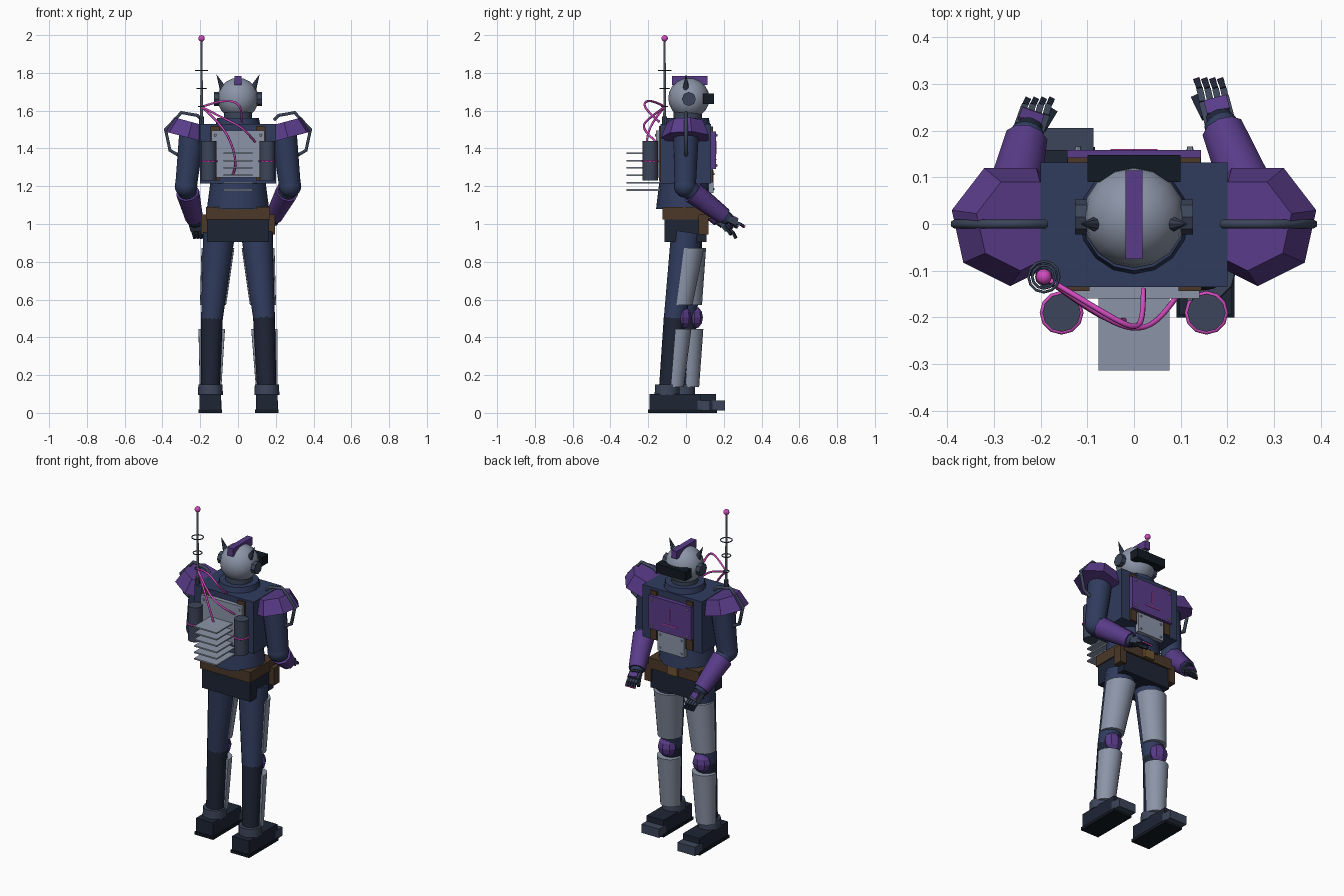
import bpy, bmesh, math
from mathutils import Vector, Matrix

if "Cube" in bpy.data.objects:
    bpy.data.objects.remove(bpy.data.objects["Cube"])

def mat(name, r, g, b):
    m = bpy.data.materials.new(name)
    m.diffuse_color = (r, g, b, 1)
    m.use_nodes = True
    m.node_tree.nodes["Principled BSDF"].inputs["Base Color"].default_value = m.diffuse_color
    return m

NAVY = mat("navy", .03, .045, .11)
PURPLE = mat("purple", .10, .045, .25)
PINK = mat("pink", .65, .07, .52)
STEEL = mat("steel", .26, .30, .39)
BROWN = mat("brown", .07, .04, .022)
TAN = mat("tan", .16, .09, .03)
DARK = mat("dark", .013, .018, .036)
SLATE = mat("slate", .045, .06, .10)
BLACK = mat("black", .006, .01, .016)

def finish(name, bm, m, smooth=False):
    bmesh.ops.recalc_face_normals(bm, faces=bm.faces)
    me = bpy.data.meshes.new(name)
    bm.to_mesh(me)
    bm.free()
    o = bpy.data.objects.new(name, me)
    bpy.context.collection.objects.link(o)
    me.materials.append(m)
    if smooth:
        bpy.ops.object.select_all(action='DESELECT')
        o.select_set(True)
        bpy.context.view_layer.objects.active = o
        bpy.ops.object.shade_smooth_by_angle(angle=math.radians(40))
    return o

def box(name, lo, hi, m):
    lo, hi = Vector(lo), Vector(hi)
    bm = bmesh.new()
    bmesh.ops.create_cube(bm, size=1, matrix=Matrix.Translation((lo + hi) / 2) @ Matrix.Diagonal((*(hi - lo), 1)))
    return finish(name, bm, m)

def along(p, q):
    p, q = Vector(p), Vector(q)
    return Matrix.Translation((p + q) / 2) @ (q - p).to_track_quat('Z', 'Y').to_matrix().to_4x4(), (q - p).length

def cone(name, p, q, r1, r2, m, n=16, smooth=True, sy=1):
    M, L = along(p, q)
    bm = bmesh.new()
    bmesh.ops.create_cone(bm, cap_ends=True, segments=n, radius1=r1, radius2=r2, depth=L,
                          matrix=M @ Matrix.Diagonal((1, sy, 1, 1)))
    return finish(name, bm, m, smooth)

def bar(name, p, q, w, t, m):
    M, L = along(p, q)
    bm = bmesh.new()
    bmesh.ops.create_cube(bm, size=1, matrix=M @ Matrix.Diagonal((w, t, L, 1)))
    return finish(name, bm, m)

def ball(name, c, r, m, u=16, v=10, scale=(1, 1, 1), smooth=True):
    bm = bmesh.new()
    bmesh.ops.create_uvsphere(bm, u_segments=u, v_segments=v, radius=r,
                              matrix=Matrix.Translation(c) @ Matrix.Diagonal((*scale, 1)))
    return finish(name, bm, m, smooth)

def wire(name, pts, r, m, kind='POLY', cyclic=False, res=1):
    c = bpy.data.curves.new(name, 'CURVE')
    c.dimensions = '3D'
    c.bevel_depth, c.bevel_resolution, c.use_fill_caps = r, res, True
    s = c.splines.new(kind)
    s.points.add(len(pts) - 1)
    for sp, p in zip(s.points, pts):
        sp.co = (*p, 1)
    s.use_cyclic_u = cyclic
    if kind == 'NURBS':
        s.order_u, s.use_endpoint_u, s.resolution_u = 4, True, 8
    c.materials.append(m)
    o = bpy.data.objects.new(name, c)
    bpy.context.collection.objects.link(o)

def ring(name, c, R, r, m, n=12):
    wire(name, [(c[0] + R * math.cos(2 * math.pi * i / n), c[1] + R * math.sin(2 * math.pi * i / n), c[2])
                for i in range(n)], r, m, cyclic=True)

def shell(name, p, q, r1, r2, m, n=10):
    # front half of a tapered cylinder, used for leg armour
    bm = bmesh.new()
    rings = []
    for c, r in ((p, r1), (q, r2)):
        rings.append([bm.verts.new((c[0] + r * math.cos(a), c[1] + r * math.sin(a), c[2]))
                      for a in [math.radians(-12 + 204 * i / n) for i in range(n + 1)]])
    a, b = rings
    bm.faces.new(a)
    bm.faces.new(b)
    for i in range(n + 1):
        j = (i + 1) % (n + 1)
        bm.faces.new((a[i], a[j], b[j], b[i]))
    return finish(name, bm, m, True)

# head
ball("head", (0, .015, 1.665), .109, STEEL)
box("crest", (-.018, -.075, 1.735), (.018, .115, 1.783), PURPLE)
box("visor", (-.1, .09, 1.636), (.1, .148, 1.69), BLACK)
cone("neck", (0, .01, 1.5), (0, .01, 1.6), .075, .075, SLATE)
cone("neck_ring", (0, .01, 1.525), (0, .01, 1.562), .118, .11, NAVY)

# torso
box("chest", (-.2, -.135, 1.215), (.2, .132, 1.53), NAVY)
cone("abdomen", (0, -.01, 1.08), (0, -.01, 1.23), .165, .145, NAVY, sy=.9)
box("chest_plate", (-.143, .13, 1.29), (.143, .158, 1.49), PURPLE)
box("belly_plate", (-.09, .12, 1.165), (.09, .146, 1.285), STEEL)
box("chest_mark_upright", (-.002, .157, 1.37), (.002, .161, 1.44), PINK)
box("chest_mark_flat", (-.05, .157, 1.34), (.05, .161, 1.345), PINK)
box("pack_plate", (-.14, -.16, 1.245), (.14, -.13, 1.495), STEEL)

# belt and pelvis
box("belt", (-.17, -.125, 1.025), (.17, .12, 1.09), BROWN)
box("buckle", (-.035, .115, 1.03), (.035, .135, 1.08), TAN)
box("pelvis", (-.163, -.115, .905), (.163, .108, 1.03), DARK)

# backpack fins
for i in range(6):
    z = 1.18 + .039 * i
    box("cooling_fin", (-.076, -.314, z - .004), (.076, -.135, z + .004), STEEL)

# antenna
ax, ay = -.193, -.113
cone("antenna_base", (ax, ay, 1.42), (ax, ay, 1.57), .015, .013, SLATE, 8)
cone("antenna_rod", (ax, ay, 1.5), (ax, ay, 1.98), .008, .005, STEEL, 8)
ball("antenna_tip", (ax, ay, 1.983), .017, PINK, 12, 8)
for z, R in ((1.813, .033), (1.718, .025), (1.622, .016)):
    ring("antenna_ring", (ax, ay, z), R, .003, SLATE)

# cables
for pts in ([(-.08, -.18, 1.66), (.01, -.24, 1.65), (.02, -.21, 1.6), (.02, -.14, 1.54)],
            [(-.06, -.21, 1.55), (.02, -.24, 1.52), (.06, -.2, 1.47), (.095, -.15, 1.43)],
            [(-.09, -.19, 1.53), (-.03, -.22, 1.44), (0, -.2, 1.3), (-.035, -.15, 1.25)]):
    wire("cable", [(ax, ay, 1.62)] + pts, .006, PINK, 'NURBS')

for s in (-1, 1):
    # head details
    cone("ear_disc", (s * .09, .015, 1.662), (s * .126, .015, 1.662), .037, .037, SLATE, 8, False)
    cone("horn", (s * .072, 0, 1.70), (s * .113, 0, 1.79), .022, .001, SLATE, 8)
    # straps and rivets
    box("front_strap", (s * .12 - .022, .125, 1.22), (s * .12 + .022, .142, 1.515), BROWN)
    box("back_strap", (s * .12 - .025, -.143, 1.23), (s * .12 + .025, -.13, 1.52), BROWN)
    for z in (1.31, 1.47):
        cone("chest_rivet", (s * .12, .155, z), (s * .12, .166, z), .008, .006, STEEL, 8)
        cone("pack_rivet", (s * .12, -.158, z), (s * .12, -.165, z), .008, .006, STEEL, 8)
    for z in (1.185, 1.265):
        cone("belly_rivet", (s * .072, .145, z), (s * .072, .152, z), .007, .005, STEEL, 8)
    # pack canisters
    cone("canister", (s * .155, -.19, 1.23), (s * .155, -.19, 1.44), .041, .041, SLATE, 12)
    ring("canister_band", (s * .155, -.19, 1.332), .042, .005, PINK)
    # belt pouches
    box("pouch", (s * .175 - .022, .065, .945), (s * .175 + .022, .118, 1.05), BROWN)
    # seven sided shoulder pad, outer edge raised
    M = Matrix.Translation((s * .254, 0, 1.498)) @ Matrix.Rotation(-s * math.radians(15), 4, 'Y')
    bm = bmesh.new()
    bmesh.ops.create_cone(bm, cap_ends=True, segments=7, radius1=.133, radius2=.1, depth=.085,
                          matrix=M @ Matrix.Rotation(math.radians(-90), 4, 'Z'))
    bm.transform(Matrix.Identity(4))
    bm.normal_update()
    low = min(bm.verts, key=lambda v: v.co.y).co.y
    if abs(low) < .13:      # keep a point at the back, a flat edge at the front
        bmesh.ops.transform(bm, matrix=M @ Matrix.Rotation(math.pi / 2, 4, 'Z') @ M.inverted(), verts=bm.verts)
        if max(v.co.y for v in bm.verts) > .13:
            bmesh.ops.transform(bm, matrix=M @ Matrix.Rotation(math.pi, 4, 'Z') @ M.inverted(), verts=bm.verts)
    finish("shoulder_pad", bm, PURPLE)
    wire("shoulder_rail", [(s * x, 0, z) for x, z in
         ((.19, 1.55), (.215, 1.575), (.30, 1.59), (.384, 1.50), (.36, 1.39), (.30, 1.355))], .01, SLATE)

# arms: elbow, wrist, fingertip differ slightly per side
for side, sh, el, wr, tip in (
        ("left", (-.245, 0, 1.47), (-.275, -.005, 1.2), (-.228, .195, 1.015), (-.203, .265, .925)),
        ("right", (.245, 0, 1.47), (.275, -.005, 1.2), (.185, .215, 1.03), (.16, .308, .985))):
    el, wr, tip = Vector(el), Vector(wr), Vector(tip)
    cone(side + "_upper_arm", sh, el, .068, .058, NAVY)
    ball(side + "_elbow", el, .06, NAVY)
    cone(side + "_forearm", el, wr, .052, .036, NAVY)
    cone(side + "_gauntlet", el.lerp(wr, .18), el.lerp(wr, .93), .062, .047, PURPLE, 10)
    cone(side + "_wrist", el.lerp(wr, .9), wr.lerp(tip, .15), .036, .032, DARK, 10)
    mid = wr.lerp(tip, .5)
    bar(side + "_palm", wr, mid, .066, .034, SLATE)
    up = Vector((0, .012, .017))
    bar(side + "_knuckle_plate", wr.lerp(mid, .3) + up, wr.lerp(mid, .9) + up, .05, .01, PURPLE)
    for i in range(4):
        off = Vector(((i - 1.5) * .017, 0, 0))
        joint = mid.lerp(tip, .5) + Vector((0, .004, .003))
        bar(side + "_finger", mid + off, joint + off, .014, .017, SLATE)
        bar(side + "_fingertip", joint + off, tip + off, .013, .014, DARK)
        if side == "right":
            bar("finger_light", joint.lerp(tip, .85) + off, tip.lerp(joint, -.12) + off, .014, .008, PINK)
    k = 1 if side == "left" else -1
    bar(side + "_thumb", wr.lerp(mid, .3) + Vector((k * .03, 0, -.01)), mid + Vector((k * .042, .01, -.025)), .016, .016, DARK)

# legs: left leg steps forward, right leg stands back
for side, hip, kn, an, y0 in (
        ("left", (-.1, .005, .95), (-.138, .0, .5), (-.146, -.012, .1), -.12),
        ("right", (.1, .005, .95), (.138, -.06, .5), (.153, -.095, .1), -.2)):
    hip, kn, an = Vector(hip), Vector(kn), Vector(an)
    cone(side + "_thigh", hip, kn, .085, .058, NAVY)
    ball(side + "_knee_joint", kn, .058, NAVY)
    cone(side + "_shin", kn, an, .058, .05, DARK)
    f = Vector((0, .014, 0))
    shell(side + "_thigh_armor", hip.lerp(kn, .17) + f, hip.lerp(kn, .84) + f, .088, .07, STEEL)
    ball(side + "_knee_guard", kn + Vector((0, .045, .005)), .06, PURPLE, 8, 6, (.95, .75, 1), False)
    shell(side + "_shin_armor", kn.lerp(an, .14) + f * 1.6, kn.lerp(an, .91) + f * 1.6, .071, .058, STEEL)
    cone(side + "_ankle_cuff", (an.x, an.y - .005, .095), (an.x, an.y - .005, .15), .066, .064, SLATE, 12)
    x = an.x
    box(side + "_sole", (x - .062, y0, 0), (x + .062, y0 + .285, .018), BLACK)
    box(side + "_boot", (x - .057, y0 + .006, .018), (x + .057, y0 + .278, .1), DARK)
    box(side + "_toe_cap", (x - .059, y0 + .26, .012), (x + .059, y0 + .326, .065), SLATE)
